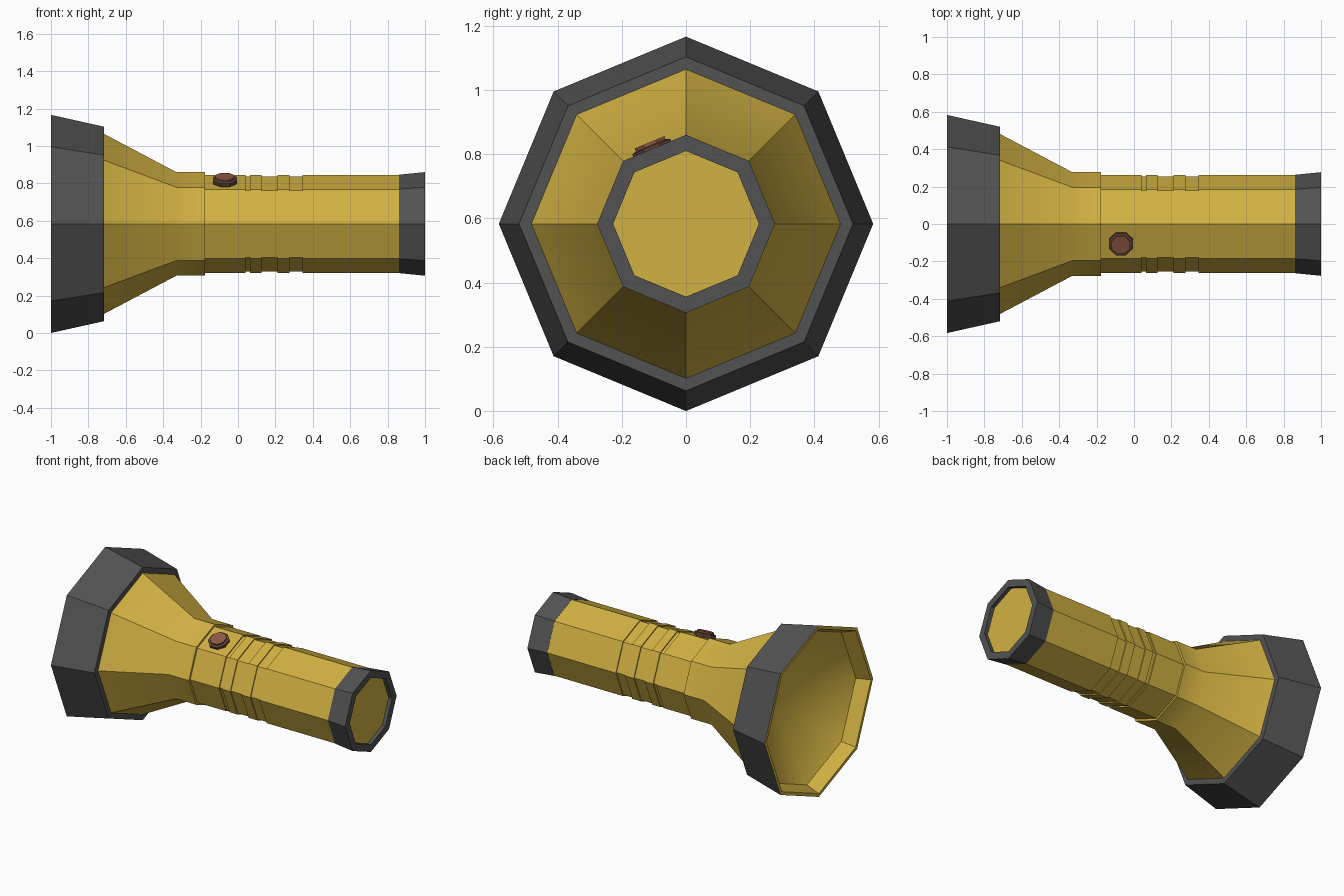
import bpy, bmesh, math
from mathutils import Matrix

if "Cube" in bpy.data.objects:
    bpy.data.objects.remove(bpy.data.objects["Cube"])

AXIS_Z = 0.583
SIDES = 8


def material(name, rgb):
    m = bpy.data.materials.new(name)
    m.diffuse_color = (*rgb, 1)
    m.use_nodes = True
    m.node_tree.nodes["Principled BSDF"].inputs["Base Color"].default_value = m.diffuse_color
    return m


YELLOW = material("yellow_shell", (0.64, 0.44, 0.055))
DARK = material("dark_rubber", (0.085, 0.085, 0.085))
BROWN = material("brown_button", (0.27, 0.10, 0.06))
DARK_BROWN = material("dark_brown_collar", (0.12, 0.06, 0.04))


def lathe(name, profile, mat, matrix, phase=0.0):
    """Octagonal lathe of (height, radius) points about local z; radius 0 closes to a point."""
    bm = bmesh.new()
    rings = []
    for h, r in profile:
        if r == 0:
            rings.append([bm.verts.new((0, 0, h))] * SIDES)
        else:
            angles = [phase + 2 * math.pi * i / SIDES for i in range(SIDES)]
            rings.append([bm.verts.new((r * math.cos(a), r * math.sin(a), h)) for a in angles])
    for a, b in zip(rings, rings[1:]):
        for i in range(SIDES):
            j = (i + 1) % SIDES
            loop = list(dict.fromkeys((a[i], a[j], b[j], b[i])))
            bm.faces.new(loop)
    bm.transform(matrix)
    mesh = bpy.data.meshes.new(name)
    bm.to_mesh(mesh)
    bm.free()
    mesh.materials.append(mat)
    obj = bpy.data.objects.new(name, mesh)
    bpy.context.collection.objects.link(obj)
    bpy.ops.object.select_all(action='DESELECT')
    obj.select_set(True)
    bpy.context.view_layer.objects.active = obj
    bpy.ops.object.shade_smooth_by_angle(angle=math.radians(30))
    return obj


# Local z runs along world x through the torch axis
along_x = Matrix.Translation((0, 0, AXIS_Z)) @ Matrix.Rotation(math.pi / 2, 4, 'Y')

# Body: flared neck, collar, then grip with three grooves
body = [(-0.72, 0.483), (-0.33, 0.277), (-0.176, 0.277), (-0.176, 0.262)]
for start, end in [(0.04, 0.065), (0.125, 0.21), (0.275, 0.345)]:
    body += [(start, 0.262), (start, 0.254), (end, 0.254), (end, 0.262)]
body += [(0.86, 0.262)]
lathe("body", body, YELLOW, along_x)

# Head ring: dark outer bezel with its rear lip
lathe("head_ring", [(-1, 0.583), (-0.717, 0.52), (-0.717, 0.47)], DARK, along_x)

# Reflector: yellow rim, inner band and bowl
lathe("reflector", [(-0.55, 0), (-0.91, 0.525), (-1, 0.56), (-1, 0.583)], YELLOW, along_x)

# Tail cap: dark flared end with recessed yellow disc
lathe("tail_cap", [(0.86, 0.255), (0.86, 0.263), (1, 0.277), (1, 0.227), (0.975, 0.227)],
      DARK, along_x)
lathe("tail_disc", [(0.975, 0.227), (0.975, 0)], YELLOW, along_x)

# Switch button on the upper front facet: dark collar and lighter cap
tilt = math.pi / 8
on_facet = (Matrix.Translation((-0.07, 0, AXIS_Z)) @ Matrix.Rotation(tilt, 4, 'X')
            @ Matrix.Translation((0, -0.008, 0)))
lathe("button_collar", [(0.235, 0.06), (0.25, 0.069), (0.264, 0.069), (0.268, 0.054)],
      DARK_BROWN, on_facet, tilt)
lathe("button_cap", [(0.262, 0.054), (0.278, 0.054), (0.278, 0)], BROWN, on_facet, tilt)
